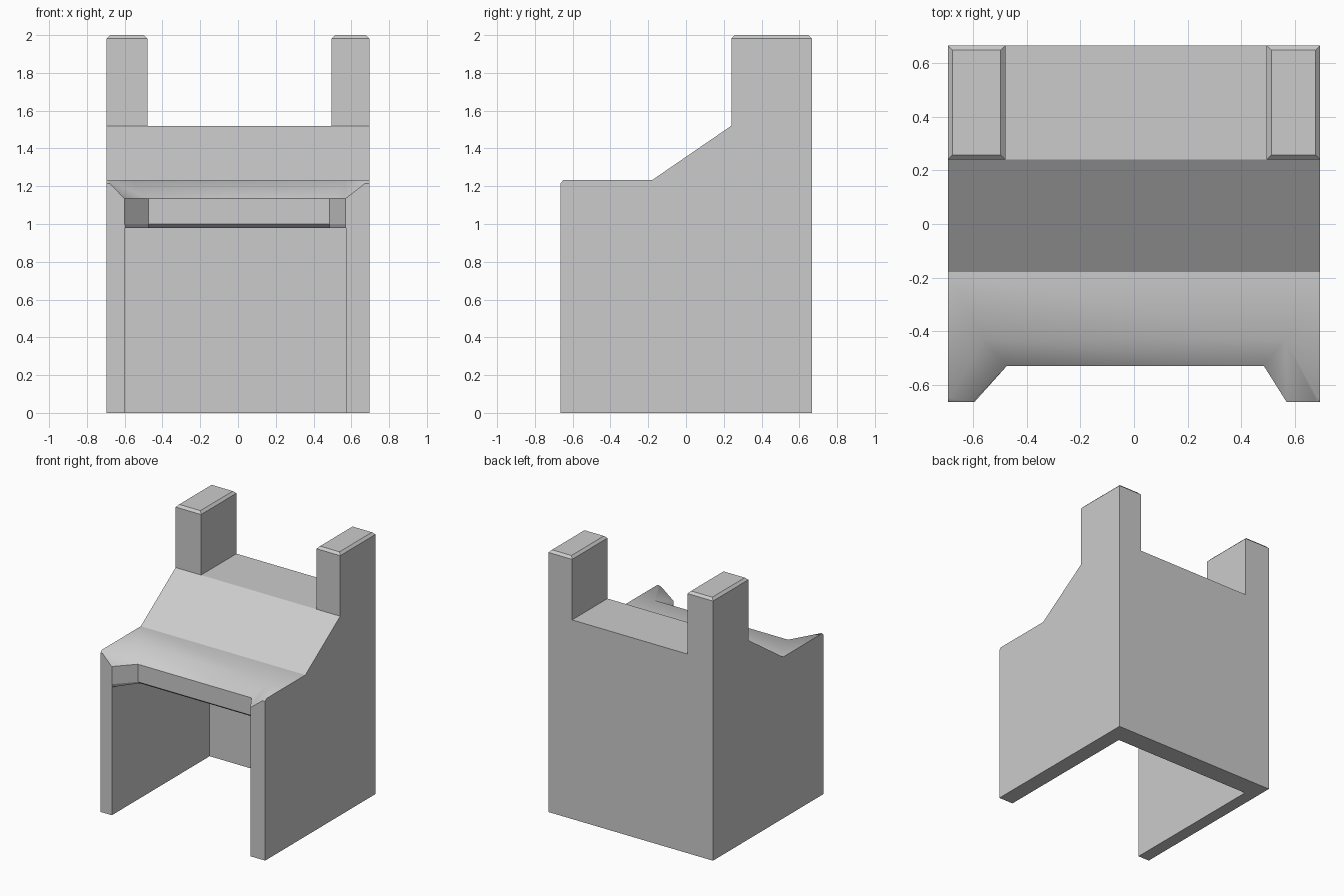
import bpy, bmesh
from mathutils import Vector

if "Cube" in bpy.data.objects:
    bpy.data.objects.remove(bpy.data.objects["Cube"])


def loft(name, rings):
    """Closed solid through a list of equal-length point rings."""
    bm = bmesh.new()
    loops = [[bm.verts.new(p) for p in ring] for ring in rings]
    for a, b in zip(loops, loops[1:]):
        for i in range(len(a)):
            j = (i + 1) % len(a)
            bm.faces.new((a[i], a[j], b[j], b[i]))
    bm.faces.new(loops[0])
    bm.faces.new(loops[-1])
    bmesh.ops.recalc_face_normals(bm, faces=bm.faces)
    mesh = bpy.data.meshes.new(name)
    bm.to_mesh(mesh)
    bm.free()
    obj = bpy.data.objects.new(name, mesh)
    bpy.context.collection.objects.link(obj)
    return obj


def box(name, lo, hi):
    ring = [(lo[0], lo[1]), (hi[0], lo[1]), (hi[0], hi[1]), (lo[0], hi[1])]
    return loft(name, [[(x, y, z) for x, y in ring] for z in (lo[2], hi[2])])


def cut(target, cutter):
    cutter.hide_render = True
    mod = target.modifiers.new("cut", 'BOOLEAN')
    mod.operation = 'DIFFERENCE'
    mod.solver = 'EXACT'
    mod.object = cutter
    bpy.context.view_layer.objects.active = target
    bpy.ops.object.modifier_apply(modifier=mod.name)
    bpy.data.objects.remove(cutter)


# Body: side profile extruded across x
W = 0.695
profile = [(-0.665, 0), (0.667, 0), (0.667, 2), (0.24, 2), (0.24, 1.52),
           (-0.18, 1.232), (-0.65, 1.232), (-0.665, 1.215)]
body = loft("chair_body", [[(x, y, z) for y, z in profile] for x in (-W, W)])

# Gap between the two back posts
cut(body, box("post_gap", (-0.48, 0.0, 1.52), (0.495, 0.9, 2.2)))

# Open space beneath the seat
cut(body, box("under_seat", (-0.6, -0.9, -0.2), (0.573, 0.515, 0.98)))

# Recessed seat front: straight lip with a sloped rim above and a small bevel below
lip = [(-0.605, -0.67), (-0.475, -0.53), (0.485, -0.53), (0.573, -0.67)]
rim = [(-0.698, -0.67), (-0.56, -0.43), (0.565, -0.43), (0.698, -0.67)]
under = [(-0.6, -0.67), (-0.475, -0.505), (0.485, -0.505), (0.573, -0.67)]


def level(points, z):
    return [Vector((x, y, z)) for x, y in points]


low, high = level(lip, 1.135), level(rim, 1.232)
above = [a.lerp(b, 1.25) for a, b in zip(low, high)]
for p in (above[0], above[3]):
    p.y = -0.67
cut(body, loft("seat_front", [level(under, 0.95), level(under, 0.98),
                              level(lip, 1.0), low, high, above]))

# Bevelled post tops
bm = bmesh.new()
bm.from_mesh(body.data)
tops = [e for e in bm.edges if all(v.co.z > 1.99 for v in e.verts)]
bmesh.ops.bevel(bm, geom=tops, offset=0.018, segments=1, affect='EDGES')

# Soft shading on the seat top only
for f in bm.faces:
    c = f.calc_center_median()
    f.smooth = f.normal.z > 0.3 and 1.1 < c.z < 1.25 and c.y < -0.18
bm.to_mesh(body.data)
bm.free()
